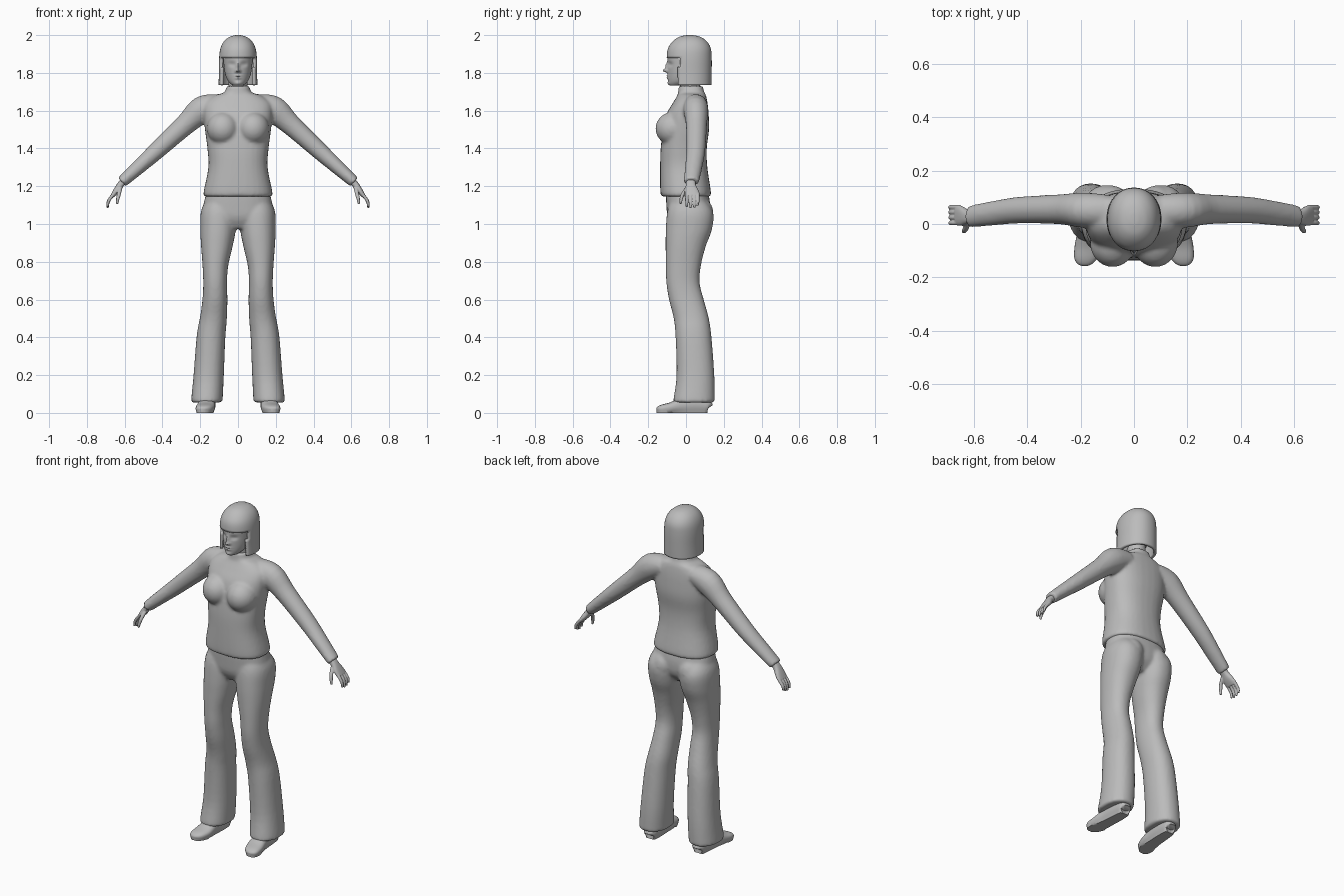
import bpy, bmesh, math
from mathutils import Vector

grey = bpy.data.materials.new("plain grey")
grey.diffuse_color = (0.5, 0.5, 0.5, 1)


def spline(rings, steps):
    """Smooth the list of ring tuples with a Catmull-Rom curve."""
    out = []
    for i in range(len(rings) - 1):
        p0, p1 = rings[max(i - 1, 0)], rings[i]
        p2, p3 = rings[i + 1], rings[min(i + 2, len(rings) - 1)]
        for k in range(steps):
            t = k / steps
            out.append([0.5 * (2 * b + (c - a) * t + (2 * a - 5 * b + 4 * c - d) * t * t
                               + (3 * b - a - 3 * c + d) * t ** 3)
                        for a, b, c, d in zip(p0, p1, p2, p3)])
    return out + [list(rings[-1])]


def loft(bm, rings, n=32, steps=4, power=2.0, side=(0, 1, 0), mirror=1):
    """Skin closed rings (x, y, z, half width, half depth along side)."""
    side = Vector(side)
    rings = spline(rings, steps)
    mids = [Vector((r[0] * mirror, r[1], r[2])) for r in rings]
    loops = []
    for i, r in enumerate(rings):
        tangent = mids[min(i + 1, len(mids) - 1)] - mids[max(i - 1, 0)]
        up = side.cross(tangent).normalized()
        loop = []
        for k in range(n):
            a = 2 * math.pi * k / n
            c, s = math.cos(a), math.sin(a)
            c = math.copysign(abs(c) ** (2 / power), c)
            s = math.copysign(abs(s) ** (2 / power), s)
            loop.append(bm.verts.new(mids[i] + up * c * r[3] + side * s * r[4]))
        loops.append(loop)
    for a, b in zip(loops, loops[1:]):
        for k in range(n):
            bm.faces.new((a[k], a[(k + 1) % n], b[(k + 1) % n], b[k]))
    bm.faces.new(loops[0][::-1])
    bm.faces.new(loops[-1])


def ball(bm, center, radii):
    made = bmesh.ops.create_uvsphere(bm, u_segments=24, v_segments=16, radius=1)
    for v in made["verts"]:
        v.co = Vector(center) + Vector(c * r for c, r in zip(v.co, radii))


def finish(name, bm, voxel=0, smooth=0):
    bmesh.ops.recalc_face_normals(bm, faces=bm.faces)
    mesh = bpy.data.meshes.new(name)
    bm.to_mesh(mesh)
    bm.free()
    mesh.materials.append(grey)
    for p in mesh.polygons:
        p.use_smooth = True
    ob = bpy.data.objects.new(name, mesh)
    bpy.context.collection.objects.link(ob)
    if voxel:
        m = ob.modifiers.new("blend", "REMESH")
        m.mode, m.voxel_size, m.use_smooth_shade = "VOXEL", voxel, True
        m = ob.modifiers.new("soften", "SMOOTH")
        m.factor, m.iterations = 0.5, smooth
    else:
        bpy.context.view_layer.objects.active = ob
        ob.select_set(True)
        bpy.ops.object.shade_smooth_by_angle(angle=math.radians(50))
        ob.select_set(False)
    return ob


# Sweater: torso with collar, bust and sleeves blended together
bm = bmesh.new()
loft(bm, [(0, 0, 1.145, .178, .128), (0, -.002, 1.17, .182, .134), (0, -.012, 1.3, .157, .125),
          (0, -.012, 1.4, .162, .122), (0, 0, 1.5, .175, .122), (0, .008, 1.58, .182, .112),
          (0, .022, 1.64, .175, .092), (0, .03, 1.68, .125, .076), (0, .028, 1.695, .075, .07),
          (0, .026, 1.715, .064, .066), (0, .026, 1.73, .062, .064)], power=2.4)
for s in (-1, 1):
    ball(bm, (s * .08, -.07, 1.505), (.085, .092, .088))
    loft(bm, [(.10, .05, 1.635, .055, .06), (.19, .052, 1.605, .072, .066),
              (.28, .055, 1.525, .056, .056), (.43, .052, 1.388, .046, .05),
              (.53, .04, 1.298, .038, .046), (.615, .028, 1.222, .031, .041)],
         n=24, mirror=s)
finish("sweater", bm, .009, 5)

# Trousers: pelvis and flared legs blended together
bm = bmesh.new()
loft(bm, [(0, .005, 1.17, .168, .112), (0, .012, 1.1, .183, .116),
          (0, .012, 1.03, .192, .108), (0, .005, .975, .15, .07)], power=2.4)
for s in (-1, 1):
    loft(bm, [(.09, .01, 1.13, .07, .09), (.1, .022, 1.06, .096, .122), (.106, .015, .97, .094, .122),
              (.113, -.002, .88, .083, .106), (.12, -.014, .78, .068, .093),
              (.121, -.016, .69, .063, .088), (.122, .002, .6, .066, .092),
              (.13, .028, .5, .071, .093), (.143, .04, .4, .076, .095),
              (.155, .05, .2, .08, .1), (.164, .043, .075, .083, .109),
              (.165, .042, .055, .083, .109)], mirror=s, power=2.2)
    ball(bm, (s * .085, .06, 1.06), (.075, .085, .085))
finish("trousers", bm, .009, 5)

for s, tag in ((-1, "right"), (1, "left")):
    # Hands: palm, four fingers and a thumb
    bm = bmesh.new()
    loft(bm, [(.595, .026, 1.237, .02, .026), (.622, .026, 1.208, .018, .026),
              (.645, .03, 1.175, .016, .037), (.665, .033, 1.148, .011, .038)],
         n=20, mirror=s, power=2.4)
    for k, y in enumerate((.004, .024, .044, .063)):
        drop = (.006, 0, .003, .014)[k]
        loft(bm, [(.652, y, 1.165, .009, .009), (.677, y, 1.135, .009, .009),
                  (.688, y, 1.11 + drop / 2, .008, .008), (.69, y, 1.084 + drop, .006, .006)],
             n=10, mirror=s)
    loft(bm, [(.622, .008, 1.195, .011, .012), (.63, -.016, 1.16, .011, .011),
              (.637, -.026, 1.13, .009, .009), (.64, -.028, 1.106, .006, .006)],
         n=10, mirror=s)
    finish(tag + "_hand", bm, .0035, 2)

    # Shoes with flat soles
    bm = bmesh.new()
    loft(bm, [(.16, .125, .03, .015, .02), (.16, .115, .035, .033, .036), (.162, .05, .045, .045, .043),
              (.166, -.02, .04, .04, .045), (.172, -.08, .028, .028, .05),
              (.18, -.125, .022, .022, .044), (.184, -.147, .018, .016, .03),
              (.185, -.156, .016, .008, .012)],
         n=24, side=(1, 0, 0), mirror=s, power=2.5)
    for v in bm.verts:
        if v.co.z < .012:
            v.co.z = 0
    finish(tag + "_shoe", bm)

# Neck
bm = bmesh.new()
loft(bm, [(0, .028, 1.7, .054, .056), (0, .02, 1.74, .05, .054), (0, .015, 1.8, .05, .055)], n=24)
finish("neck", bm)

# Head with sculpted features: (x, z, spread x, spread z, push forward)
bm = bmesh.new()
loft(bm, [(0, -.05, 1.732, .02, .03), (0, -.043, 1.738, .034, .046), (0, -.027, 1.757, .052, .067),
          (0, -.008, 1.79, .067, .088), (0, .002, 1.84, .075, .099), (0, .008, 1.9, .078, .104),
          (0, .015, 1.95, .068, .085), (0, .018, 1.98, .035, .045)], n=72, steps=7)
features = [(0, 1.812, .010, .009, .026), (0, 1.835, .008, .018, .013),
            (-.012, 1.808, .006, .006, .007), (.012, 1.808, .006, .006, .007),
            (-.032, 1.846, .015, .010, -.013), (.032, 1.846, .015, .010, -.013),
            (-.032, 1.846, .009, .005, .006), (.032, 1.846, .009, .005, .006),
            (0, 1.783, .018, .005, .008), (0, 1.772, .015, .005, .008),
            (0, 1.7775, .02, .002, -.005), (0, 1.745, .018, .010, .006)]
for v in bm.verts:
    if v.co.y < -.01:
        x, z = v.co.x, v.co.z
        v.co.y -= sum(d * math.exp(-((x - fx) / sx) ** 2 - ((z - fz) / sz) ** 2)
                      for fx, fz, sx, sz, d in features)
finish("head", bm)

# Bobbed hair: a cap opened around the face and under the jaw
bm = bmesh.new()
loft(bm, [(0, .018, 1.735, .103, .117), (0, .018, 1.8, .101, .118), (0, .017, 1.88, .1, .119),
          (0, .018, 1.93, .093, .113), (0, .02, 1.965, .076, .092),
          (0, .02, 1.988, .05, .062), (0, .02, 1.998, .022, .028),
          (0, .02, 2.0, .004, .005)], n=48, steps=5, power=2.15)
gone = [f for f in bm.faces
        if (f.calc_center_median().y < -.038 and f.calc_center_median().z < 1.88)
        or (len(f.verts) > 4 and f.calc_center_median().z < 1.8)]
bmesh.ops.delete(bm, geom=gone, context="FACES")
hair = finish("hair", bm)
shell = hair.modifiers.new("thickness", "SOLIDIFY")
shell.thickness, shell.offset = .016, -1
